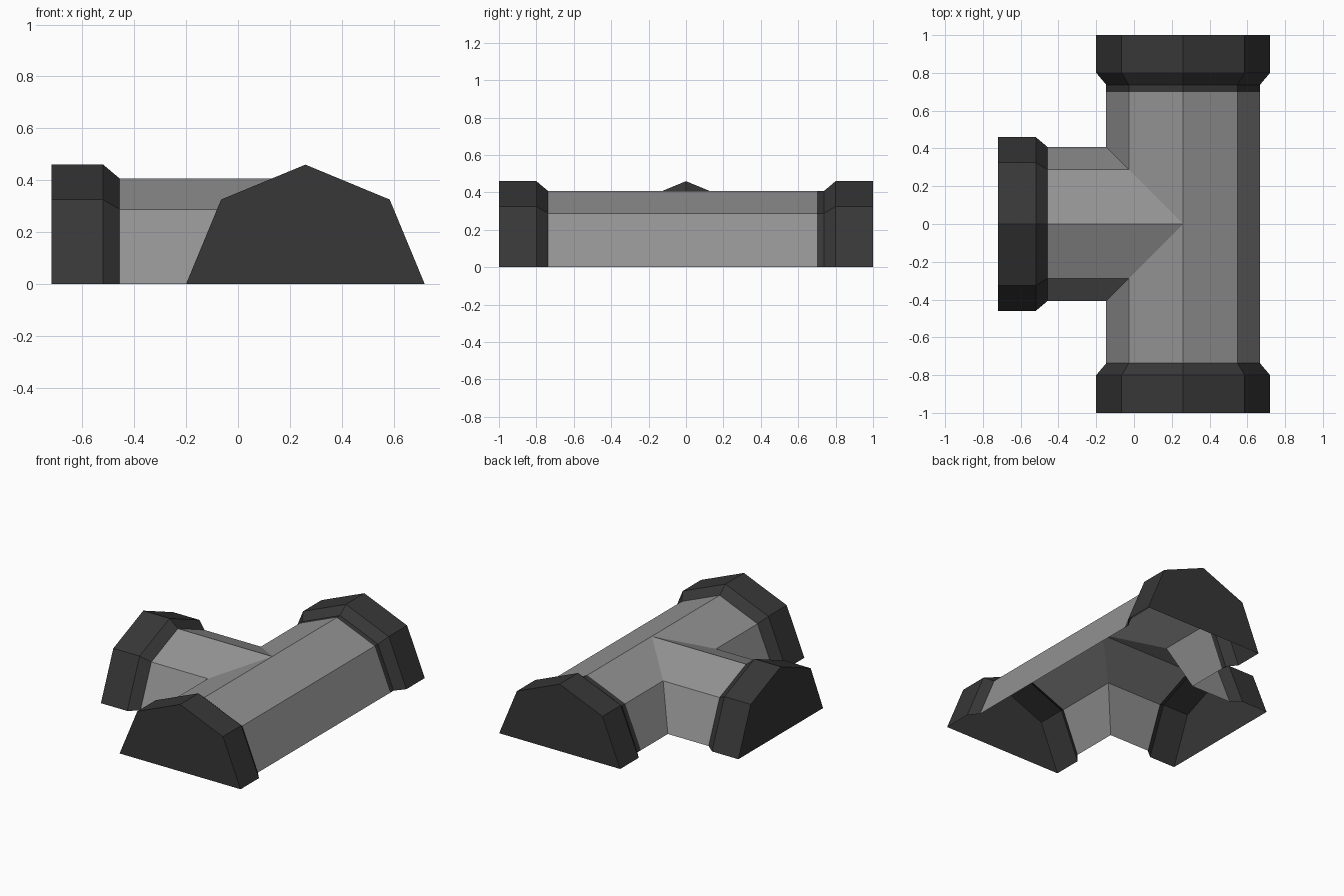
import bpy, bmesh, math
from mathutils import Vector

if "Cube" in bpy.data.objects:
    bpy.data.objects.remove(bpy.data.objects["Cube"])

CX = 0.26            # x of the main pipe axis
R, RC = 0.407, 0.46  # pipe and collar radius


def material(name, v):
    m = bpy.data.materials.new(name)
    m.diffuse_color = (v, v, v, 1)
    m.use_nodes = True
    m.node_tree.nodes["Principled BSDF"].inputs["Base Color"].default_value = m.diffuse_color
    return m


GREY = material("pipe grey", 0.29)
DARK = material("collar dark grey", 0.038)


def finish(bm, name, mat, axis=Vector((0, 0, 1))):
    """Weld, turn faces outward and make the object."""
    bmesh.ops.remove_doubles(bm, verts=bm.verts, dist=1e-4)
    bm.normal_update()
    for f in bm.faces:
        side = f.normal.z if abs(f.normal.z) > 1e-3 else f.normal.dot(axis)
        if side < 0:
            f.normal_flip()
    me = bpy.data.meshes.new(name)
    bm.to_mesh(me)
    bm.free()
    me.materials.append(mat)
    ob = bpy.data.objects.new(name, me)
    bpy.context.collection.objects.link(ob)


def loft(bm, rings):
    """Join successive point rows with quads."""
    rows = [[bm.verts.new(p) for p in ring] for ring in rings]
    for a, b in zip(rows, rows[1:]):
        for i in range(len(a) - 1):
            bm.faces.new((a[i], a[i + 1], b[i + 1], b[i]))
    return rows


def arc(r, first, last):
    """Half-octagon points (across, up) at 45 degree steps."""
    return [(r * math.cos(i * math.pi / 4), r * math.sin(i * math.pi / 4))
            for i in range(first, last + 1)]


# Tee body: open half-octagon shell with mitred branch
bm = bmesh.new()
quarter = arc(R, 0, 2)
loft(bm, [[(CX + c, y, z) for c, z in quarter] for y in (-0.737, 0, 0.70)])
for s, end in ((-1, -0.737), (1, 0.70)):
    mitre = [(CX - c, s * c, z) for c, z in quarter]
    loft(bm, [[(CX - c, end, z) for c, z in quarter], mitre])
    loft(bm, [[(-0.46, s * c, z) for c, z in quarter], mitre])
finish(bm, "tee_pipe", GREY)


# Collars: closed end, straight sleeve, taper down to the pipe
def collar(name, end, axis, steps):
    axis = Vector(axis)
    across = Vector((-axis.y, axis.x, 0))
    bm = bmesh.new()
    rows = loft(bm, [[Vector(end) - axis * d + across * c + Vector((0, 0, z))
                      for c, z in arc(r, 0, 4)] for d, r in steps])
    bm.faces.new(rows[0])
    finish(bm, name, DARK, axis)


steps = [(0, RC), (0.20, RC), (0.263, R)]
collar("front_collar", (CX, -1, 0), (0, -1, 0), steps)
collar("back_collar", (CX, 1, 0), (0, 1, 0), steps + [(0.30, R)])
collar("branch_collar", (-0.72, 0, 0), (-1, 0, 0), steps)
